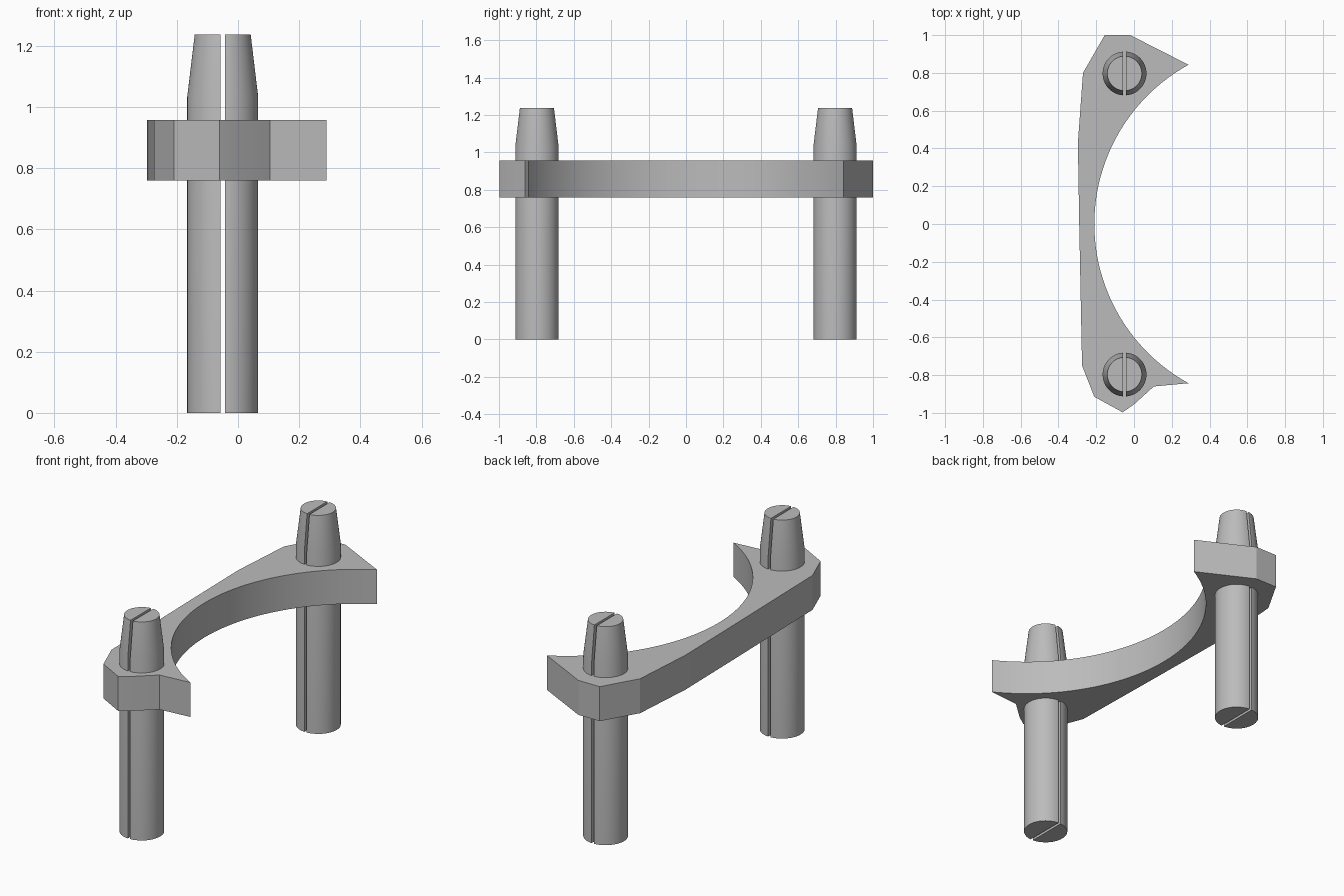
import bpy, bmesh, math

cube = bpy.data.objects.get("Cube")
if cube:
    bpy.data.objects.remove(cube, do_unlink=True)

grey = bpy.data.materials.new("plain grey")
grey.use_nodes = True
colour = (0.5, 0.5, 0.5, 1)
grey.diffuse_color = colour
grey.node_tree.nodes["Principled BSDF"].inputs["Base Color"].default_value = colour


def loft(name, rings):
    """Join equal-length closed rings into a capped solid."""
    bm = bmesh.new()
    loops = [[bm.verts.new(p) for p in ring] for ring in rings]
    n = len(loops[0])
    for low, high in zip(loops, loops[1:]):
        for i in range(n):
            j = (i + 1) % n
            bm.faces.new((low[i], low[j], high[j], high[i]))
    bm.faces.new(loops[0])
    bm.faces.new(loops[-1])
    bmesh.ops.recalc_face_normals(bm, faces=bm.faces)
    mesh = bpy.data.meshes.new(name)
    bm.to_mesh(mesh)
    bm.free()
    mesh.materials.append(grey)
    obj = bpy.data.objects.new(name, mesh)
    bpy.context.collection.objects.link(obj)
    bpy.ops.object.select_all(action='DESELECT')
    obj.select_set(True)
    bpy.context.view_layer.objects.active = obj
    bpy.ops.object.shade_smooth_by_angle(angle=math.radians(10))
    return obj


# Crescent plate: faceted outer edge closed by a circular inner arc
outer = [(-0.02, 1.0), (-0.155, 1.0), (-0.27, 0.8), (-0.297, 0.43),
         (-0.29, 0), (-0.275, -0.75), (-0.21, -0.915), (-0.06, -0.997),
         (0.0, -0.955), (0.105, -0.86)]
centre_x, radius, half_chord, steps = 0.752, 0.962, 0.843, 48
sweep = math.asin(half_chord / radius)
inner = []
for i in range(steps + 1):
    a = -sweep + 2 * sweep * i / steps
    inner.append((centre_x - radius * math.cos(a), radius * math.sin(a)))
outline = outer + inner
loft("crescent_plate", [[(x, y, z) for x, y in outline] for z in (0.76, 0.957)])

# Tapered pins, each split into two halves by a narrow slot
PIN_X, PIN_Y, SLOT = -0.05, 0.797, 0.0075
PROFILE = [(0.116, 0), (0.116, 1.033), (0.0915, 1.237)]


def half_pin(name, y, side):
    rings = []
    for r, z in PROFILE:
        limit = math.acos(SLOT / r)
        angles = [limit * (i / 14 - 1) for i in range(29)]
        rings.append([(PIN_X + side * r * math.cos(a), y + r * math.sin(a), z)
                      for a in angles])
    loft(name, rings)


for place, y in (("front", -PIN_Y), ("back", PIN_Y)):
    for hand, side in (("left", 1), ("right", -1)):
        half_pin(f"{place}_pin_{hand}_half", y, side)
